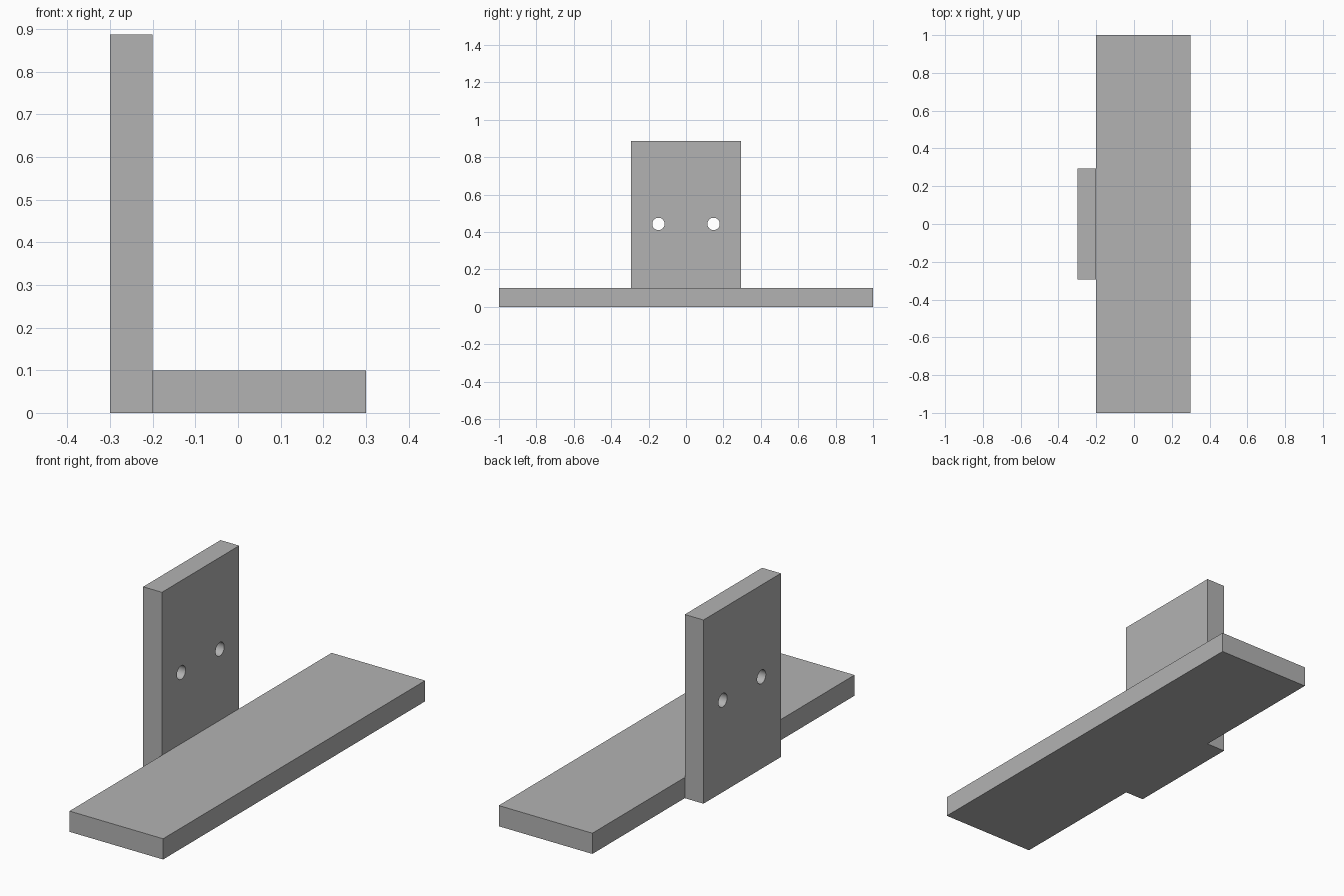
import bpy
from math import radians

if "Cube" in bpy.data.objects:
    bpy.data.objects.remove(bpy.data.objects["Cube"], do_unlink=True)

grey = bpy.data.materials.new("plain grey")
grey.use_nodes = True
colour = (0.45, 0.45, 0.45, 1)
grey.diffuse_color = colour
grey.node_tree.nodes["Principled BSDF"].inputs["Base Color"].default_value = colour


def box(name, low, high):
    """Axis-aligned block between two corners."""
    centre = [(a + b) / 2 for a, b in zip(low, high)]
    bpy.ops.mesh.primitive_cube_add(size=1, location=centre)
    ob = bpy.context.object
    ob.name = name
    ob.scale = [b - a for a, b in zip(low, high)]
    bpy.ops.object.transform_apply(location=False, rotation=False, scale=True)
    ob.data.materials.append(grey)
    return ob


# Long shelf board
box("shelf_board", (-0.2, -1, 0), (0.3, 1, 0.1))

# Upright mounting plate
plate_half, plate_top = 0.295, 0.887
plate = box("mounting_plate", (-0.3, -plate_half, 0), (-0.2, plate_half, plate_top))

# Two screw holes through the plate
for side in (-1, 1):
    bpy.ops.mesh.primitive_cylinder_add(
        vertices=32, radius=0.033, depth=0.3,
        location=(-0.25, side * plate_half / 2, plate_top / 2),
        rotation=(0, radians(90), 0))
    cutter = bpy.context.object
    cutter.name = "screw_hole_cutter"
    cutter.data.materials.append(grey)
    cut = plate.modifiers.new("screw_hole", "BOOLEAN")
    cut.operation = "DIFFERENCE"
    cut.solver = "EXACT"
    cut.object = cutter
    bpy.ops.object.select_all(action="DESELECT")
    plate.select_set(True)
    bpy.context.view_layer.objects.active = plate
    bpy.ops.object.modifier_apply(modifier=cut.name)
    bpy.data.objects.remove(cutter, do_unlink=True)

# Smooth hole walls, crisp plate edges
bpy.ops.object.shade_smooth_by_angle(angle=radians(30))
